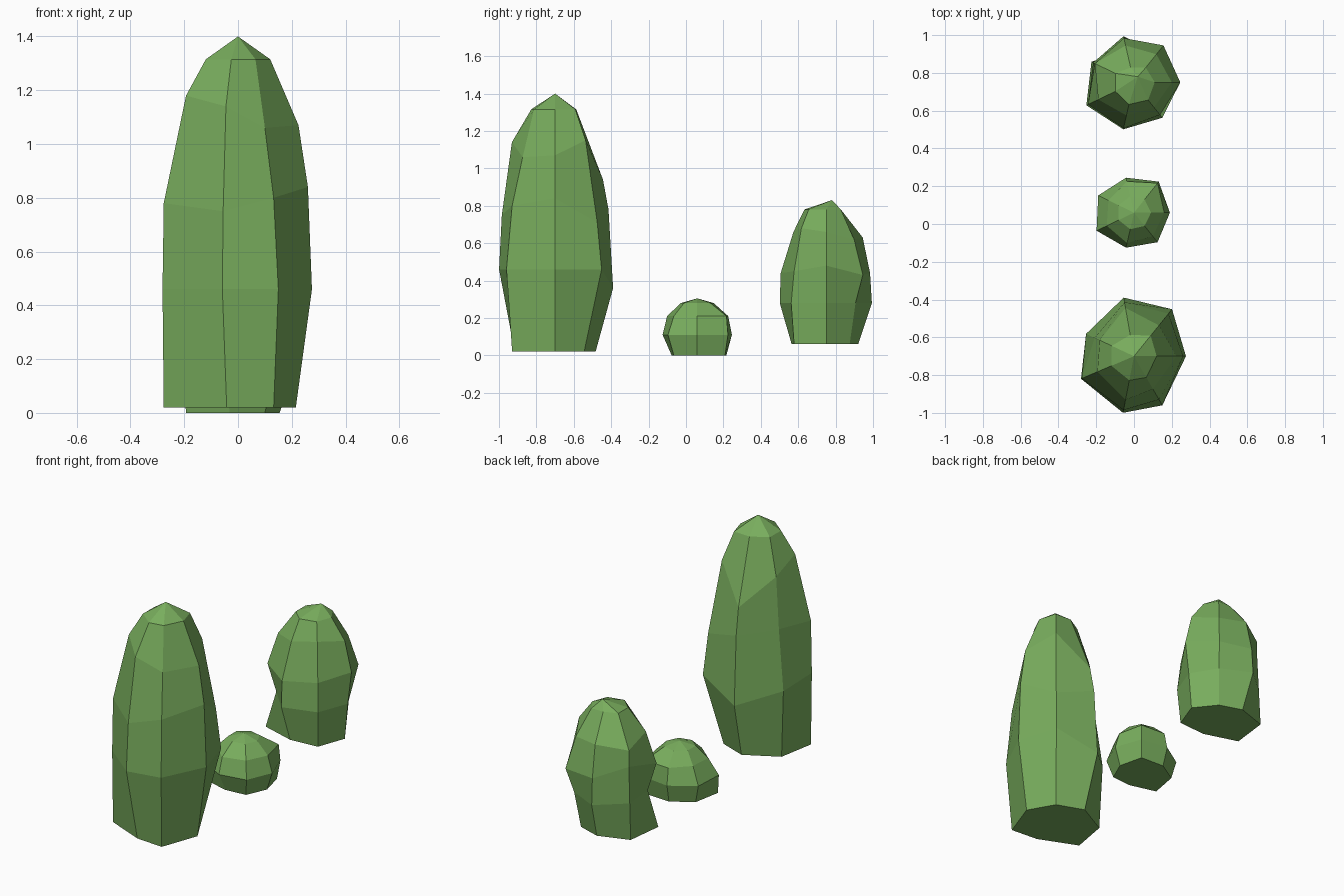
import bpy
import bmesh
from math import cos, sin, radians

default_cube = bpy.data.objects.get("Cube")
if default_cube:
    bpy.data.objects.remove(default_cube, do_unlink=True)

SIDES = 7
EVEN_ANGLES = [360 * i / SIDES for i in range(SIDES)]


def flat_material(name, colour):
    material = bpy.data.materials.new(name)
    material.use_nodes = True
    material.diffuse_color = colour
    shader = material.node_tree.nodes["Principled BSDF"]
    shader.inputs["Base Color"].default_value = colour
    shader.inputs["Roughness"].default_value = 0.9
    return material


def make_bush(name, centre, rings, tip, material, angles=EVEN_ANGLES):
    """Loft uneven rings into a faceted bush, closed by a flat base and a pointed tip.

    Each ring is (height, radii); height is one value or one per column.
    """
    bm = bmesh.new()
    loops = []
    for height, radii in rings:
        heights = height if isinstance(height, list) else [height] * SIDES
        loop = []
        for angle, radius, z in zip(angles, radii, heights):
            turn = radians(angle)
            loop.append(bm.verts.new((centre[0] + radius * cos(turn),
                                      centre[1] + radius * sin(turn), z)))
        loops.append(loop)

    # Base, sides and tip
    bm.faces.new(reversed(loops[0]))
    for lower, upper in zip(loops, loops[1:]):
        for i in range(SIDES):
            j = (i + 1) % SIDES
            bm.faces.new((lower[i], lower[j], upper[j], upper[i]))
    peak = bm.verts.new(tip)
    for i in range(SIDES):
        bm.faces.new((loops[-1][i], loops[-1][(i + 1) % SIDES], peak))
    bmesh.ops.recalc_face_normals(bm, faces=bm.faces[:])

    mesh = bpy.data.meshes.new(name)
    bm.to_mesh(mesh)
    bm.free()
    mesh.materials.append(material)
    bush = bpy.data.objects.new(name, mesh)
    bpy.context.scene.collection.objects.link(bush)
    return bush


leaf_green = flat_material("leaf_green", (0.19, 0.42, 0.11, 1.0))

# Tall tapering bush at the front
make_bush(
    "tall_bush", (0, -0.7),
    [
        (.02, [.215, .2, .22, .26, .3, .22, .265]),
        ([.46, .46, .36, .43, .46, .46, .46], [.275, .32, .315, .28, .305, .305, .3]),
        ([.84, .71, .78, .79, .78, .75, .8], [.26, .29, .29, .23, .3, .29, .265]),
        ([1.07, 1.15, .94, 1.1, 1.18, 1.14, 1.06], [.225, .21, .26, .2, .21, .235, .2]),
        (1.315, [.12, .14, .115, .13, .13, .13, .13]),
    ],
    (0, -0.7, 1.4), leaf_green, angles=[0, 51, 100, 155, 203, 259, 300])

# Small round bush in the middle
make_bush(
    "small_bush", (0, 0.06),
    [
        (0, [.155, .19, .16, .18, .215, .14, .16]),
        (.11, [.19, .21, .19, .21, .22, .19, .2]),
        (.21, [.16, .2, .17, .15, .16, .165, .16]),
        (.28, [.09] * SIDES),
    ],
    (0, 0.06, 0.305), leaf_green)

# Medium lumpy bush at the back, pinched above its base on one side
make_bush(
    "medium_bush", (0, 0.75),
    [
        (.06, [.2, .16, .175, .25, .28, .19, .22]),
        (.28, [.22, .2, .25, .24, .22, .255, .24]),
        ([.48, .43, .44, .5, .45, .44, .45], [.245, .25, .24, .23, .27, .25, .22]),
        ([.66, .62, .63, .6, .64, .66, .68], [.2, .19, .2, .23, .21, .18, .17]),
        (.78, [.11, .1, .08, .11, .11, .12, .12]),
    ],
    (0.02, 0.78, 0.83), leaf_green)
